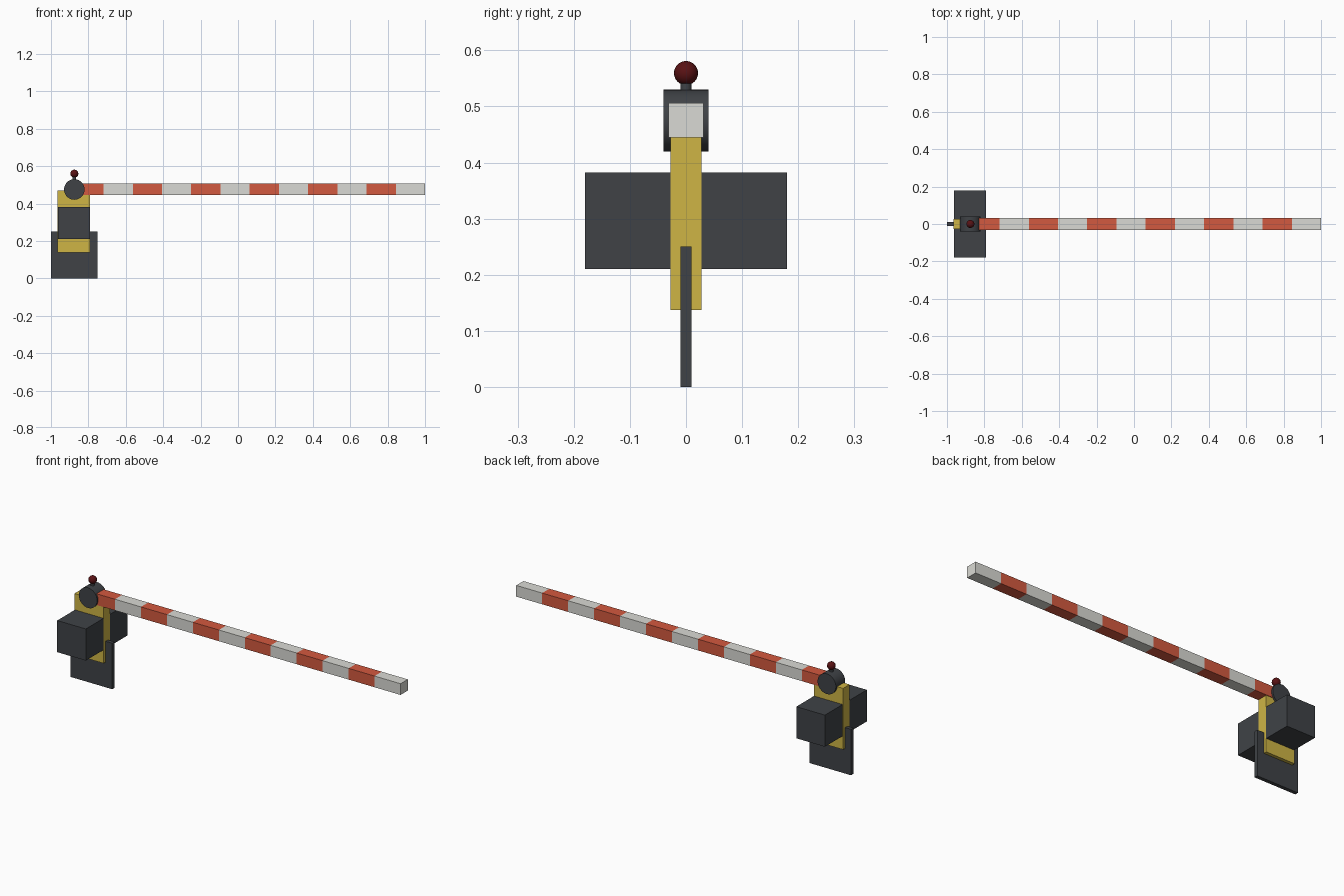
import bpy, bmesh
from math import pi

if "Cube" in bpy.data.objects:
    bpy.data.objects.remove(bpy.data.objects["Cube"])


def material(name, r, g, b):
    m = bpy.data.materials.new(name)
    m.diffuse_color = (r, g, b, 1)
    m.use_nodes = True
    m.node_tree.nodes["Principled BSDF"].inputs["Base Color"].default_value = m.diffuse_color
    return m


DARK = material("dark_metal", 0.05, 0.055, 0.062)
YELLOW = material("yellow_paint", 0.62, 0.46, 0.06)
RED = material("red_paint", 0.65, 0.10, 0.05)
WHITE = material("white_paint", 0.70, 0.70, 0.66)
LAMP = material("lamp_red", 0.10, 0.006, 0.007)


def box(name, x, y, z, mat):
    """Box from (min, max) ranges on each axis."""
    bpy.ops.mesh.primitive_cube_add(size=1, location=[(a + b) / 2 for a, b in (x, y, z)])
    o = bpy.context.object
    o.name = name
    o.scale = [b - a for a, b in (x, y, z)]
    bpy.ops.object.transform_apply(location=False, rotation=False, scale=True)
    o.data.materials.append(mat)
    return o


def finish(name, mat):
    o = bpy.context.object
    o.name = name
    o.data.materials.append(mat)
    bpy.ops.object.shade_smooth_by_angle()


PIVOT_X, PIVOT_Z = -0.875, 0.475

# Base plate and yellow post
box("base_plate", (-1.0, -0.75), (-0.01, 0.01), (0, 0.25), DARK)
box("post", (-0.965, -0.79), (-0.028, 0.028), (0.137, 0.47), YELLOW)

# Counterweight boxes on both sides of the post
for side, y in (("front", (-0.18, -0.028)), ("back", (0.028, 0.18))):
    box(side + "_counterweight", (-0.962, -0.79), y, (0.21, 0.382), DARK)

# Pivot drum, lamp stem and lamp
bpy.ops.mesh.primitive_cylinder_add(vertices=32, radius=0.055, depth=0.08,
                                    location=(PIVOT_X, 0, PIVOT_Z), rotation=(pi / 2, 0, 0))
finish("pivot_drum", DARK)
bpy.ops.mesh.primitive_cylinder_add(vertices=16, radius=0.01, depth=0.04,
                                    location=(PIVOT_X, 0, 0.535))
finish("lamp_stem", DARK)
bpy.ops.mesh.primitive_uv_sphere_add(segments=24, ring_count=12, radius=0.0215,
                                     location=(PIVOT_X, 0, 0.5595))
finish("lamp", LAMP)

# Barrier arm: one bar cut into 12 alternating stripes
STRIPES = 12
arm = box("barrier_arm", (PIVOT_X, 1.0), (-0.031, 0.031), (0.445, 0.506), RED)
arm.data.materials.append(WHITE)
step = (1.0 - PIVOT_X) / STRIPES
bm = bmesh.new()
bm.from_mesh(arm.data)
for i in range(1, STRIPES):
    x = PIVOT_X + i * step - arm.location.x
    bmesh.ops.bisect_plane(bm, geom=bm.verts[:] + bm.edges[:] + bm.faces[:],
                           plane_co=(x, 0, 0), plane_no=(1, 0, 0))
for f in bm.faces:
    x = f.calc_center_median().x + arm.location.x - PIVOT_X
    f.material_index = min(STRIPES - 1, int(x / step + 1e-4)) % 2
bm.to_mesh(arm.data)
bm.free()
